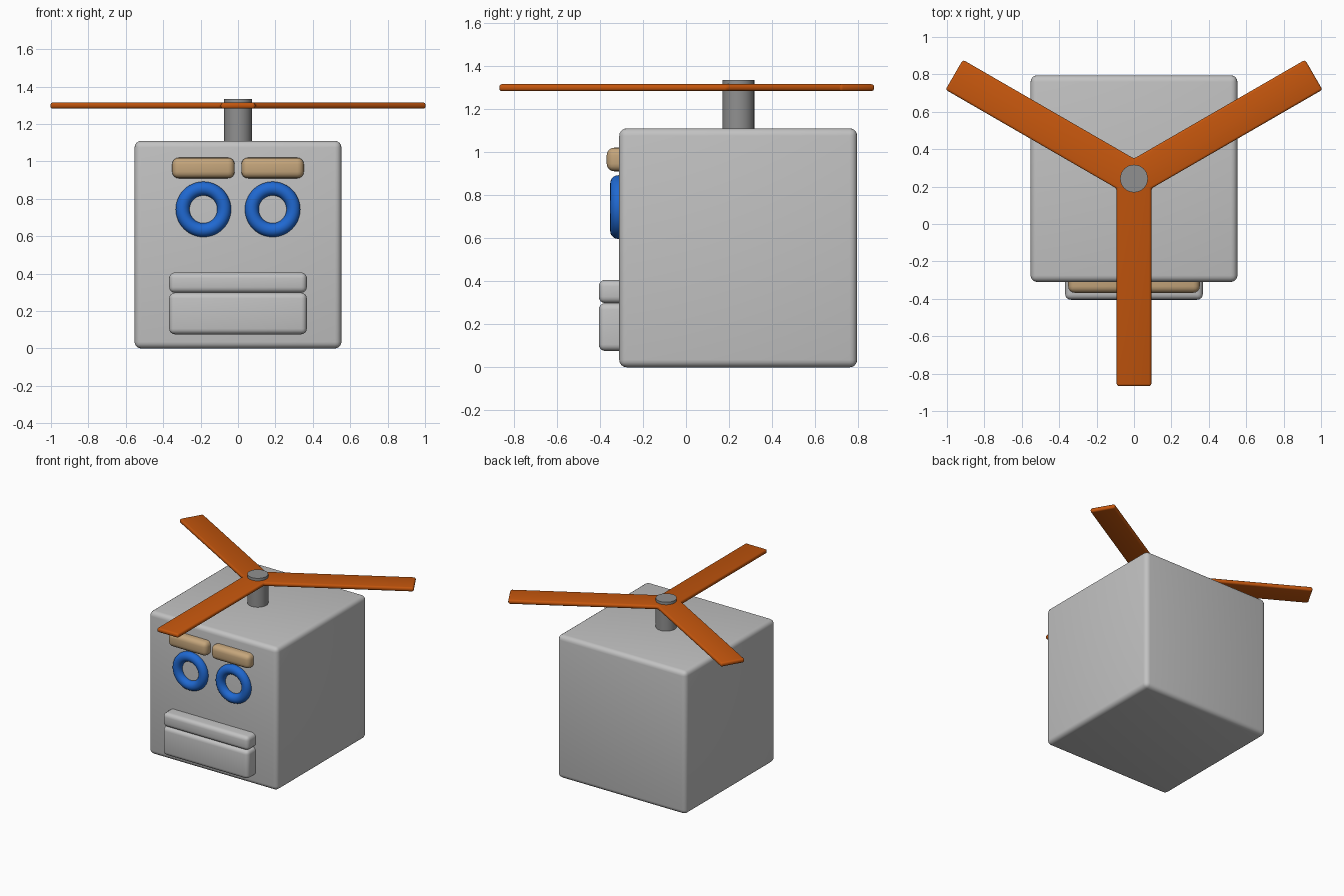
import bpy, bmesh, math
from mathutils import Vector

cube = bpy.data.objects.get("Cube")
if cube:
    bpy.data.objects.remove(cube, do_unlink=True)


def material(name, rgb):
    m = bpy.data.materials.new(name)
    m.use_nodes = True
    m.diffuse_color = (*rgb, 1)
    bsdf = m.node_tree.nodes["Principled BSDF"]
    bsdf.inputs["Base Color"].default_value = (*rgb, 1)
    bsdf.inputs["Roughness"].default_value = 0.6
    return m


LIGHT_GREY = material("light_grey", (0.54, 0.54, 0.54))
DARK_GREY = material("dark_grey", (0.28, 0.28, 0.28))
ORANGE = material("orange", (0.55, 0.092, 0.004))
BLUE = material("blue", (0.014, 0.14, 0.64))
TAN = material("tan", (0.56, 0.38, 0.20))


def finish(obj, name, mat, bevel=0, segments=4):
    """Name, colour, bevel and smooth a part."""
    obj.name = obj.data.name = name
    obj.data.materials.clear()
    obj.data.materials.append(mat)
    bpy.ops.object.select_all(action='DESELECT')
    obj.select_set(True)
    bpy.context.view_layer.objects.active = obj
    if bevel:
        mod = obj.modifiers.new("rounded_edges", 'BEVEL')
        mod.width = bevel
        mod.segments = segments
        mod.limit_method = 'ANGLE'
        bpy.ops.object.modifier_apply(modifier=mod.name)
    bpy.ops.object.shade_smooth_by_angle(angle=math.radians(35))
    return obj


def box(name, lo, hi, mat, bevel):
    """Rounded box between two opposite corners."""
    lo, hi = Vector(lo), Vector(hi)
    bpy.ops.mesh.primitive_cube_add(size=1, location=(lo + hi) / 2)
    obj = bpy.context.object
    obj.scale = hi - lo
    bpy.ops.object.transform_apply(location=False, rotation=False, scale=True)
    return finish(obj, name, mat, bevel)


# Head block
FRONT = -0.31
box("head", (-0.553, FRONT, 0), (0.553, 0.795, 1.11), LIGHT_GREY, 0.035)

# Lips
box("upper_lip", (-0.368, -0.405, 0.298), (0.368, -0.2, 0.406), LIGHT_GREY, 0.03)
box("lower_lip", (-0.368, -0.405, 0.076), (0.368, -0.2, 0.298), LIGHT_GREY, 0.03)

# Brows and ring eyes
for side, s in (("left", 1), ("right", -1)):
    x0, x1 = sorted((s * 0.018, s * 0.352))
    box(side + "_brow", (x0, -0.368, 0.91), (x1, -0.2, 1.02), TAN, 0.035)
    bpy.ops.mesh.primitive_torus_add(
        major_radius=0.111, minor_radius=0.037, major_segments=48, minor_segments=20,
        location=(s * 0.185, -0.315, 0.744), rotation=(math.pi / 2, 0, 0))
    finish(bpy.context.object, side + "_eye", BLUE)

# Rotor mast
HUB = Vector((0, 0.243))
bpy.ops.mesh.primitive_cylinder_add(
    vertices=32, radius=0.074, depth=0.285, location=(HUB.x, HUB.y, 1.1925))
finish(bpy.context.object, "rotor_mast", DARK_GREY)

# Three-bladed rotor, one extruded outline
LENGTH, HALF, Z0, Z1 = 1.11, 0.0925, 1.282, 1.315
outline = []
for deg in (-90, 30, 150):
    a = math.radians(deg)
    along = Vector((math.cos(a), math.sin(a)))
    across = Vector((-along.y, along.x))
    notch = Vector((math.cos(a + math.pi / 3), math.sin(a + math.pi / 3)))
    outline += [HUB + along * LENGTH - across * HALF,
                HUB + along * LENGTH + across * HALF,
                HUB + notch * HALF / math.cos(math.pi / 6)]
bm = bmesh.new()
face = bm.faces.new([bm.verts.new((p.x, p.y, Z0)) for p in outline])
top = bmesh.ops.extrude_face_region(bm, geom=[face])["geom"]
bmesh.ops.translate(bm, vec=(0, 0, Z1 - Z0),
                    verts=[v for v in top if isinstance(v, bmesh.types.BMVert)])
bmesh.ops.recalc_face_normals(bm, faces=bm.faces)
mesh = bpy.data.meshes.new("rotor_blades")
bm.to_mesh(mesh)
bm.free()
rotor = bpy.data.objects.new("rotor_blades", mesh)
bpy.context.collection.objects.link(rotor)
finish(rotor, "rotor_blades", ORANGE, 0.013, 3)
